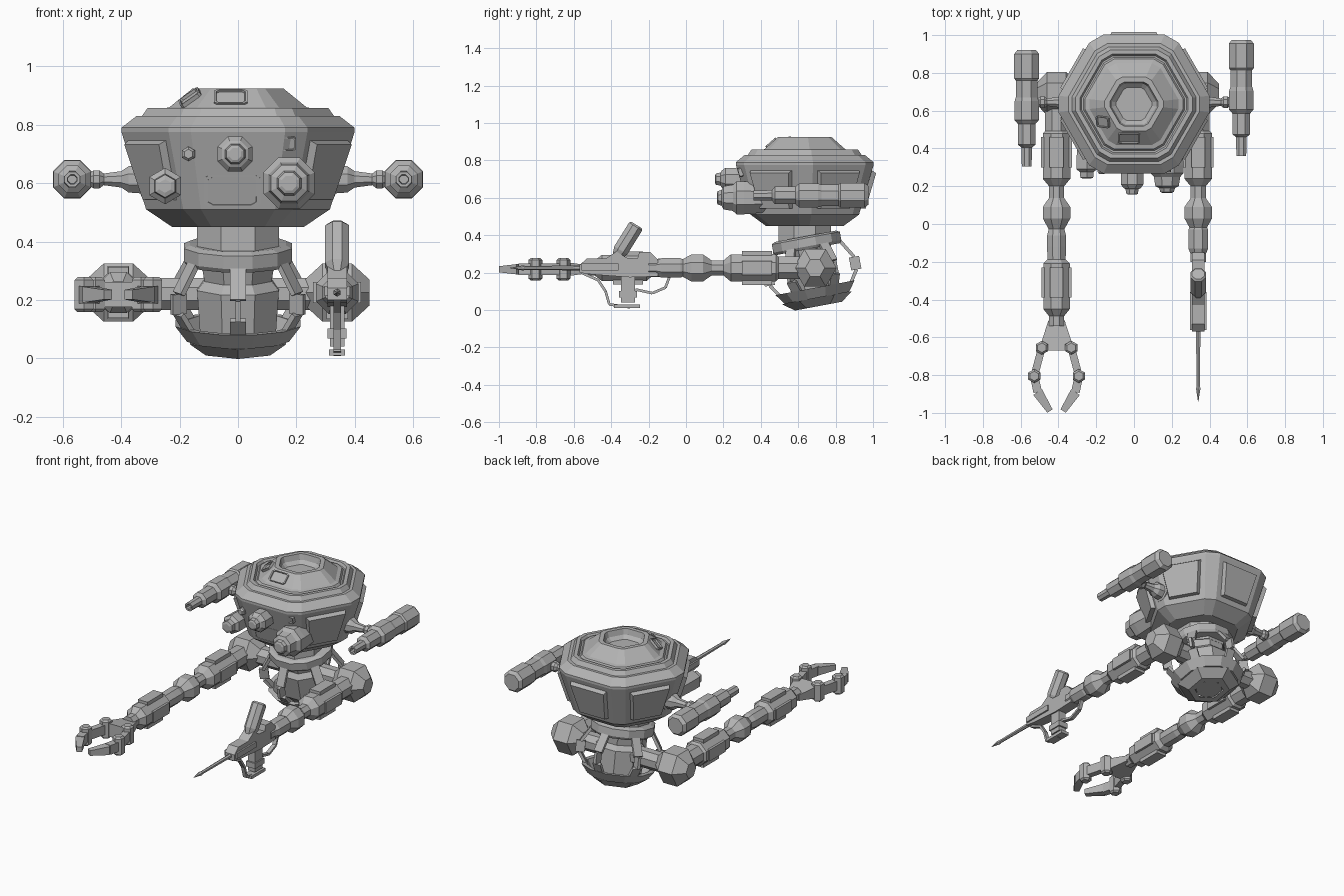
import bpy, bmesh
from math import pi, cos, sin, radians
from mathutils import Vector, Matrix

cube = bpy.data.objects.get("Cube")
if cube:
    bpy.data.objects.remove(cube, do_unlink=True)

GREY = (0.45, 0.45, 0.45, 1)
grey = bpy.data.materials.new("plain_grey")
grey.use_nodes = True
grey.diffuse_color = GREY
grey.node_tree.nodes["Principled BSDF"].inputs["Base Color"].default_value = GREY


def finish(name, bm, matrix=Matrix()):
    bmesh.ops.transform(bm, matrix=matrix, verts=bm.verts)
    bmesh.ops.recalc_face_normals(bm, faces=bm.faces)
    mesh = bpy.data.meshes.new(name)
    bm.to_mesh(mesh)
    bm.free()
    mesh.materials.append(grey)
    obj = bpy.data.objects.new(name, mesh)
    bpy.context.collection.objects.link(obj)
    return obj


def ngon(n):
    """Regular outline with flat sides; its inner radius is 1."""
    k = 1 / cos(pi / n)
    return [(k * cos(pi * (2 * i + 1) / n), k * sin(pi * (2 * i + 1) / n)) for i in range(n)]


def cut_hexagon(t=0.12):
    """Hexagon pointing along x, corners cut off."""
    c = [Vector((cos(i * pi / 3), sin(i * pi / 3))) for i in range(6)]
    return [p for i in range(6) for p in (c[i].lerp(c[i - 1], t), c[i].lerp(c[(i + 1) % 6], t))]


OCT = ngon(8)


def loft(profile, shape, closed=False):
    """Mesh from (height, radius) pairs and an outline."""
    bm = bmesh.new()
    rings = [[bm.verts.new((x * r, y * r, h)) for x, y in shape] for h, r in profile]
    pairs = list(zip(rings, rings[1:]))
    if closed:
        pairs.append((rings[-1], rings[0]))
    n = len(shape)
    for a, b in pairs:
        for i in range(n):
            j = (i + 1) % n
            bm.faces.new((a[i], a[j], b[j], b[i]))
    if not closed:
        bm.faces.new(rings[0])
        bm.faces.new(rings[-1])
    return bm


def turned(name, profile, loc=(0, 0, 0), axis=(0, 0, 1), shape=OCT, closed=False, frame=Matrix()):
    rot = Vector((0, 0, 1)).rotation_difference(Vector(axis)).to_matrix().to_4x4()
    return finish(name, loft(profile, shape, closed), frame @ Matrix.Translation(loc) @ rot)


def along_y(name, profile, x, z, shape=OCT):
    """Profile heights given directly as y positions."""
    return turned(name, [(-y, r) for y, r in profile], (x, 0, z), (0, -1, 0), shape)


def beam(name, p, q, w, h, taper=1, frame=Matrix()):
    p, q = Vector(p), Vector(q)
    bm = bmesh.new()
    bmesh.ops.create_cube(bm, size=1)
    for v in bm.verts:
        if v.co.z > 0:
            v.co.xy *= taper
    rot = (q - p).to_track_quat('Z', 'Y').to_matrix().to_4x4()
    size = Matrix.Diagonal((w, h, (q - p).length, 1))
    return finish(name, bm, frame @ Matrix.Translation((p + q) / 2) @ rot @ size)


def chain(name, points, w, h, frame=Matrix()):
    for i, (p, q) in enumerate(zip(points, points[1:])):
        beam(f"{name}_{i + 1}", p, q, w, h, 1, frame)


def box(name, centre, size):
    x, y, z = centre
    d = size[1] / 2
    return beam(name, (x, y - d, z), (x, y + d, z), size[0], size[2])


# Head: faceted hull with a sunken crown and recessed side panels
HY = 0.635
hull = loft([(0.87, 0.1), (0.89, 0.125), (0.925, 0.135), (0.925, 0.165), (0.86, 0.25),
             (0.855, 0.275), (0.842, 0.285), (0.842, 0.295), (0.857, 0.305), (0.857, 0.33),
             (0.83, 0.35), (0.83, 0.37), (0.79, 0.425), (0.775, 0.425), (0.51, 0.335),
             (0.45, 0.24)], cut_hexagon())
hull.normal_update()
panels = [f for f in hull.faces if 0.6 < f.calc_center_median().z < 0.7
          and f.calc_area() > 0.05 and f.calc_center_median().y > -0.28]
bmesh.ops.inset_individual(hull, faces=panels, thickness=0.045)
bmesh.ops.inset_individual(hull, faces=panels, thickness=0.012, depth=-0.025)
finish("head_hull", hull, Matrix.Translation((0, HY, 0)))

# Framed openings on the head
FRONT, SLOPE = (0, -0.96, -0.268), (0, -0.66, 0.75)
frame_profile = [(-0.02, 1), (0.007, 1), (0.007, 0.86), (-0.003, 0.82)]


def opening(name, loc, axis, w, h):
    shape = [(w * sx * a, h * sy * b) for sx, sy, ab in
             ((1, 1, (.8, 1)), (1, -1, (.8, 1)), (-1, -1, (.8, 1)), (-1, 1, (.8, 1)))
             for a, b in ((ab, (1, .8)) if sx * sy < 0 else ((1, .8), ab))]
    shape.sort(key=lambda p: -Vector(p).angle_signed(Vector((-1, -0.001))))
    turned(name, frame_profile, loc, axis, shape)


opening("front_window", (-0.02, 0.331, 0.575), FRONT, 0.097, 0.057)
opening("front_vent", (0.165, 0.288, 0.735), FRONT, 0.032, 0.024)
opening("crown_hatch", (-0.025, 0.455, 0.893), SLOPE, 0.058, 0.036)
opening("crown_side_hatch", (-0.165, 0.54, 0.893), (-0.57, -0.33, 0.75), 0.04, 0.03)

# Lenses on the face
along_y("centre_lens", [(0.36, 0.05), (0.27, 0.06), (0.21, 0.06), (0.19, 0.045), (0.185, 0.035),
                        (0.16, 0.03), (0.155, 0.02)], -0.01, 0.7)
along_y("large_lens", [(0.46, 0.075), (0.31, 0.088), (0.27, 0.088), (0.25, 0.07), (0.2, 0.062),
                       (0.19, 0.042), (0.17, 0.036), (0.165, 0.025)], 0.175, 0.6)
along_y("side_lens", [(0.48, 0.05), (0.33, 0.054), (0.29, 0.054), (0.275, 0.037), (0.245, 0.034),
                      (0.24, 0.02)], -0.25, 0.59, ngon(6))
along_y("small_lens", [(0.36, 0.022), (0.275, 0.022), (0.265, 0.014)], -0.17, 0.7, ngon(6))

# Side cannons on ball-jointed struts
for side, sx, shift in (("left", 1, 0.055), ("right", -1, 0)):
    turned(f"{side}_cannon_strut",
           [(0.26, 0.065), (0.33, 0.06), (0.335, 0.048), (0.375, 0.045), (0.4, 0.028), (0.46, 0.02),
            (0.475, 0.031), (0.495, 0.031), (0.515, 0.016), (0.57, 0.016)],
           (0, 0.645, 0.613), (sx, 0, 0))
    along_y(f"{side}_cannon",
            [(y + shift, r) for y, r in
             ((0.92, 0.05), (0.9, 0.066), (0.77, 0.066), (0.76, 0.058), (0.67, 0.058),
              (0.65, 0.064), (0.55, 0.064), (0.53, 0.047), (0.42, 0.047), (0.405, 0.028),
              (0.305, 0.026), (0.305, 0.016), (0.34, 0.014))],
            sx * 0.568, 0.613)

# Neck and tilted torso inside an open cage
turned("neck", [(0.33, 0.14), (0.46, 0.14)], (0, HY, 0))
tilt = Matrix.Translation((0, 0.645, 0.36)) @ Matrix.Rotation(radians(10.6), 4, 'X')
turned("collar", [(-0.035, 0.175), (-0.02, 0.185), (0.025, 0.185), (0.035, 0.165)],
       shape=ngon(12), frame=tilt)
turned("torso_core", [(-0.34, 0.075), (-0.31, 0.095), (-0.27, 0.13), (-0.12, 0.14),
                      (-0.09, 0.115), (0, 0.13)], frame=tilt)
turned("cage_ring", [(-0.245, 0.215), (-0.3, 0.175), (-0.3, 0.15), (-0.245, 0.185)],
       shape=ngon(12), closed=True, frame=tilt)
turned("base_ring", [(-0.3, 0.165), (-0.345, 0.11), (-0.345, 0.075), (-0.3, 0.12)],
       shape=ngon(6), closed=True, frame=tilt)
for i in range(6):
    spin = tilt @ Matrix.Rotation(radians(30 + 60 * i), 4, 'Z')
    chain(f"cage_strut_{i + 1}", [(0.175, 0, -0.02), (0.235, 0, -0.12), (0.235, 0, -0.19),
                                  (0.17, 0, -0.29)], 0.055, 0.018, spin)

# Arms: shoulder, upper block and elbow shared by both sides
AZ = 0.225


def arm_block(name, x, y, r):
    along_y(name, [(y + 0.15, r * 0.6), (y + 0.12, r), (y - 0.12, r), (y - 0.16, r * 0.55)], x, AZ)
    box(name + "_tall_plate", (x, y + 0.02, AZ), (r, 0.16, r * 2.5))
    box(name + "_wide_plate", (x, y + 0.02, AZ), (r * 2.25, 0.16, r))


for side, x in (("left", 0.34), ("right", -0.41)):
    sx = 1 if x > 0 else -1
    turned(f"{side}_shoulder_axle", [(0.1, 0.055), (abs(x), 0.055)], (0, 0.69, 0.22), (sx, 0, 0))
    turned(f"{side}_shoulder", [(-0.11, 0.045), (-0.05, 0.1), (0.05, 0.1), (0.11, 0.045)],
           (x, 0.69, AZ), (1, 0, 0), ngon(6))
    along_y(f"{side}_upper_arm", [(0.66, 0.06), (0.48, 0.06), (0.2, 0.04), (0.1, 0.04)], x, AZ)
    arm_block(f"{side}_upper_block", x, 0.36, 0.073)
    along_y(f"{side}_elbow", [(0.145, 0.035), (0.09, 0.073), (0.03, 0.073), (-0.03, 0.04)], x, AZ)

# Right forearm with a gripping claw
RX = -0.41
along_y("right_forearm", [(0, 0.035), (-0.06, 0.05), (-0.12, 0.05), (-0.5, 0.04), (-0.54, 0.04)], RX, AZ)
arm_block("right_forearm_block", RX, -0.33, 0.07)
beam("claw_palm", (RX, -0.67, 0.218), (RX, -0.51, 0.218), 0.19, 0.085, 0.45)
for side, s in (("inner", 1), ("outer", -1)):
    spots = [(RX + s * 0.078, -0.655), (RX + s * 0.118, -0.805), (RX + s * 0.1, -0.89),
             (RX + s * 0.035, -0.99)]
    pts = [(px, py, 0.218) for px, py in spots]
    for i in (0, 1):
        turned(f"claw_{side}_knuckle_{i + 1}", [(-0.06, 0.022), (-0.05, 0.032), (0.05, 0.032),
                                                (0.06, 0.022)], pts[i], shape=ngon(6))
    beam(f"claw_{side}_link", pts[0], pts[1], 0.04, 0.06)
    beam(f"claw_{side}_finger", pts[1], pts[2], 0.045, 0.06)
    beam(f"claw_{side}_tip", pts[2], pts[3], 0.055, 0.055, 0.6)

# Left forearm with a harpoon gun
GX = 0.34
along_y("left_forearm", [(0, 0.04), (-0.03, 0.052), (-0.13, 0.052), (-0.16, 0.04), (-0.2, 0.04)], GX, AZ)
outline = [(-0.57, 0.2), (-0.57, 0.24), (-0.53, 0.275), (-0.43, 0.275), (-0.37, 0.315),
           (-0.32, 0.28), (-0.26, 0.275), (-0.25, 0.31), (-0.19, 0.31), (-0.15, 0.27),
           (-0.15, 0.18), (-0.3, 0.175), (-0.5, 0.19)]
bm = bmesh.new()
side_face = bm.faces.new([bm.verts.new((GX - 0.034, y, z)) for y, z in outline])
grown = bmesh.ops.extrude_face_region(bm, geom=[side_face])["geom"]
bmesh.ops.translate(bm, vec=(0.068, 0, 0), verts=[g for g in grown if isinstance(g, bmesh.types.BMVert)])
finish("gun_body", bm)
box("gun_side_rail", (GX, -0.46, 0.23), (0.088, 0.2, 0.035))
box("gun_grip", (GX, -0.31, 0.12), (0.05, 0.075, 0.16))
box("gun_grip_collar", (GX, -0.31, 0.085), (0.065, 0.095, 0.035))
box("gun_foot", (GX, -0.315, 0.02), (0.055, 0.14, 0.02))
turned("gun_canister", [(0, 0.025), (0.04, 0.041), (0.19, 0.041), (0.2, 0.032)],
       (GX, -0.37, 0.285), (0, 0.53, 0.85))
chain("gun_front_guard", [(GX, -0.56, 0.2), (GX, -0.47, 0.16), (GX, -0.43, 0.1),
                          (GX, -0.41, 0.03), (GX, -0.3, 0.015)], 0.025, 0.014)
chain("gun_rear_guard", [(GX, -0.27, 0.11), (GX, -0.18, 0.09), (GX, -0.11, 0.12),
                         (GX, -0.08, 0.2)], 0.025, 0.014)
along_y("harpoon", [(-0.5, 0.012), (-0.86, 0.009), (-0.87, 0.012), (-0.94, 0.001)], GX, AZ, ngon(6))
